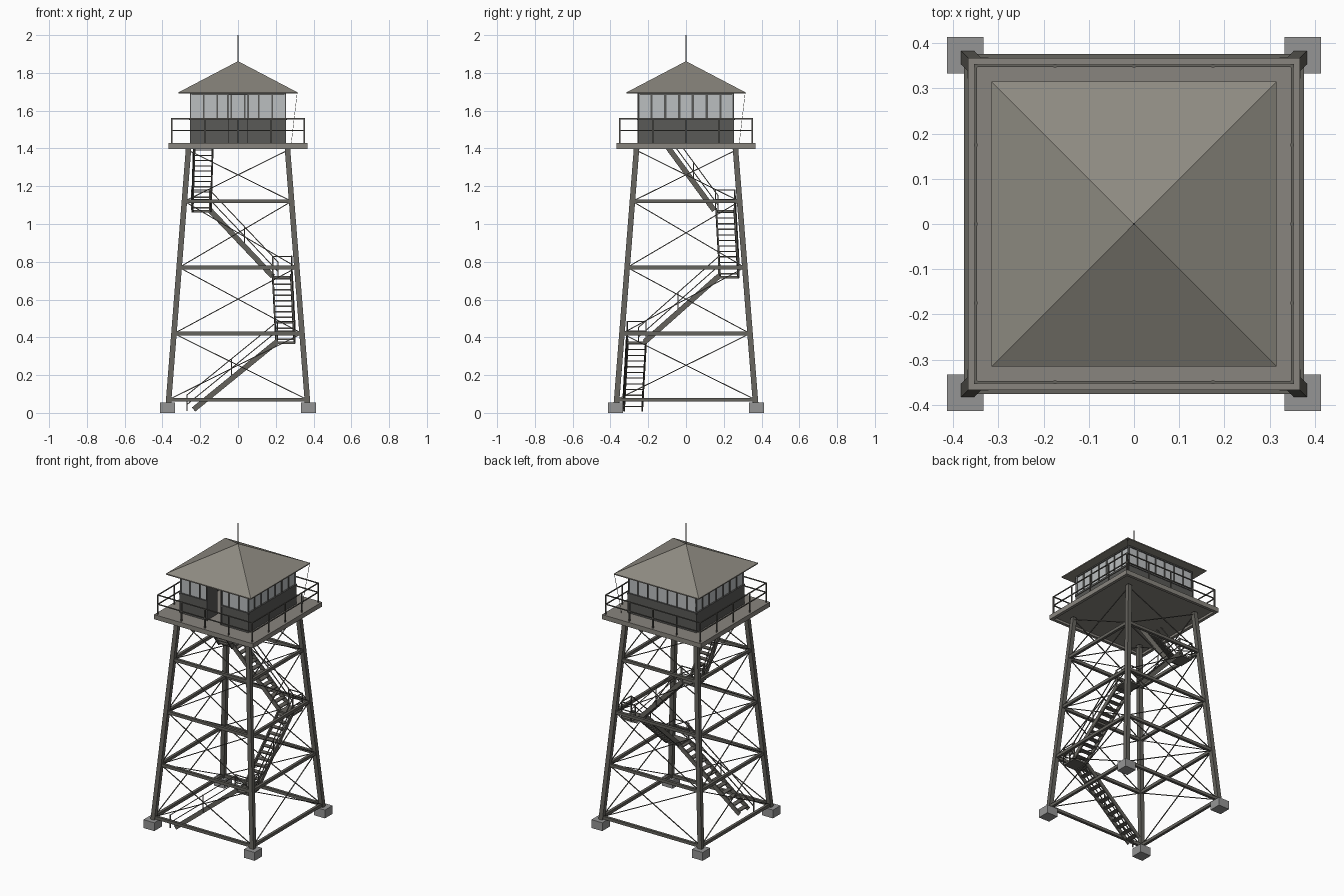
import bpy, bmesh, math
from mathutils import Vector, Matrix

if "Cube" in bpy.data.objects:
    bpy.data.objects.remove(bpy.data.objects["Cube"])


def mat(name, r, g, b, a=1):
    m = bpy.data.materials.new(name)
    m.diffuse_color = (r, g, b, a)
    m.use_nodes = True
    m.node_tree.nodes["Principled BSDF"].inputs["Base Color"].default_value = m.diffuse_color
    return m


STEEL = mat("steel", 0.13, 0.125, 0.11)
DECK = mat("deck_boards", 0.25, 0.235, 0.21)
ROOF = mat("roof_tin", 0.27, 0.255, 0.22)
WALL = mat("wall_boards", 0.1, 0.1, 0.095)
GLASS = mat("window_glass", 0.5, 0.52, 0.53)
STONE = mat("concrete", 0.3, 0.3, 0.3)


def beam(bm, a, b, w, h=None, R=Matrix()):
    """Rectangular bar from a to b, w wide and h tall."""
    a, b = R @ Vector(a), R @ Vector(b)
    h = h or w
    d = (b - a).normalized()
    side = d.cross(Vector((0, 1, 0) if abs(d.z) > 0.95 else (0, 0, 1))).normalized()
    up = side.cross(d)
    M = Matrix((side, d, up)).transposed().to_4x4()
    M.translation = (a + b) / 2
    bmesh.ops.create_cube(bm, size=1, matrix=M @ Matrix.Diagonal((w, (b - a).length, h, 1)))


def box(bm, lo, hi, R=Matrix()):
    lo, hi = Vector(lo), Vector(hi)
    M = Matrix.Translation((lo + hi) / 2) @ Matrix.Diagonal((*(hi - lo), 1))
    bmesh.ops.create_cube(bm, size=1, matrix=R @ M)


def finish(name, bm, material):
    bmesh.ops.recalc_face_normals(bm, faces=bm.faces)
    me = bpy.data.meshes.new(name)
    bm.to_mesh(me)
    bm.free()
    me.materials.append(material)
    ob = bpy.data.objects.new(name, me)
    bpy.context.collection.objects.link(ob)


TURN = [Matrix.Rotation(k * math.pi / 2, 4, 'Z') for k in range(4)]


def leg(z):
    return 0.368 - 0.079 * (z - 0.055)


# Footings, legs, girts and cross braces, one face at a time
feet, legs, girts, rods = [bmesh.new() for _ in range(4)]
LEVELS = [0.07, 0.42, 0.77, 1.12, 1.39]
for R in TURN:
    box(feet, (-0.413, -0.413, 0), (-0.333, -0.333, 0.056), R)
    p, q = leg(0.05), leg(1.4)
    beam(legs, (-p, -p, 0.05), (-q, -q, 1.4), 0.029, 0.029, R)
    for z in LEVELS[:4]:
        p = leg(z)
        beam(girts, (-p, -p, z), (p, -p, z), 0.018, 0.02, R)
    for z0, z1 in zip(LEVELS, LEVELS[1:]):
        p, q = leg(z0), leg(z1)
        for s in (-1, 1):
            beam(rods, (-s * p, -p, z0), (s * q, -q, z1), 0.005, 0.005, R)
finish("footings", feet, STONE)
finish("tower_legs", legs, STEEL)
finish("horizontal_girts", girts, STEEL)
finish("cross_braces", rods, STEEL)

# Stair flights: start x, z, end x, z, distance from centre at each end
FLIGHTS = [(-0.235, 0.018, 0.21, 0.38, 0.28, 0.26),
           (-0.22, 0.375, 0.175, 0.725, 0.25, 0.232),
           (-0.185, 0.722, 0.15, 1.075, 0.228, 0.208),
           (-0.15, 1.072, 0.095, 1.405, 0.192, 0.182)]
LANDINGS = [(0.25, 0.262, 0.378), (0.224, 0.235, 0.724), (0.195, 0.207, 1.074)]
strings, treads, rails, lands = [bmesh.new() for _ in range(4)]
HW = 0.048
for R, (x0, z0, x1, z1, d0, d1) in zip(TURN, FLIGHTS):
    A, B = Vector((x0, -d0, z0)), Vector((x1, -d1, z1))
    for s in (-HW, HW):
        o = Vector((0, s, 0))
        beam(strings, A + o, B + o, 0.008, 0.028, R)
    n = 12
    for i in range(n):
        c = A.lerp(B, (i + 0.5) / n)
        box(treads, c - Vector((0.016, HW, 0.003)), c + Vector((0.016, HW, 0.003)), R)
    # handrail on the outer side
    for up in (0.055, 0.105):
        o = Vector((0, -HW - 0.003, up))
        beam(rails, A.lerp(B, -0.08) + o, B + o, 0.005, 0.005, R)
    for t in (-0.08, 0.45, 1):
        c = A.lerp(B, t) + Vector((0, -HW - 0.003, 0))
        beam(rails, c + Vector((0, 0, 0.02 if t < 0 else -0.01)), c + Vector((0, 0, 0.107)), 0.006, 0.006, R)
for R, (x, d, z) in zip(TURN, LANDINGS):
    r = 0.051
    box(lands, (x - r, -d - r, z - 0.012), (x + r, -d + r, z), R)
    c = [Vector((x - r, -d - r, z)), Vector((x + r, -d - r, z)), Vector((x + r, -d + r, z))]
    for p in c:
        beam(rails, p, p + Vector((0, 0, 0.107)), 0.006, 0.006, R)
    for h in (0.055, 0.105):
        o = Vector((0, 0, h))
        beam(rails, c[0] + o, c[1] + o, 0.005, 0.005, R)
        beam(rails, c[1] + o, c[2] + o, 0.005, 0.005, R)
finish("stair_stringers", strings, STEEL)
finish("stair_treads", treads, STEEL)
finish("stair_handrails", rails, STEEL)
finish("stair_landings", lands, STEEL)

# Deck with a rim, and the balcony railing
deck, rail = bmesh.new(), bmesh.new()
box(deck, (-0.367, -0.367, 1.412), (0.367, 0.367, 1.428))
for R in TURN:
    box(deck, (-0.367, -0.367, 1.397), (0.347, -0.347, 1.412), R)
    for h in (1.495, 1.557):
        beam(rail, (-0.35, -0.35, h), (0.35, -0.35, h), 0.006, 0.006, R)
    for x in (-0.35, -0.175, 0, 0.175):
        beam(rail, (x, -0.35, 1.42), (x, -0.35, 1.56), 0.007, 0.007, R)
finish("deck", deck, DECK)
finish("balcony_railing", rail, STEEL)

# Cabin: low wall, glazing, mullions; the front side has a doorway
wall, glass, frame = [bmesh.new() for _ in range(3)]
C, D = 0.255, 0.054
for k, R in enumerate(TURN):
    spans = [(-C, -D), (D, C)] if k == 0 else [(-C, C)]
    for a, b in spans:
        box(wall, (a, -C, 1.428), (b, -C + 0.012, 1.552), R)
        box(wall, (a, -C - 0.004, 1.55), (b, -C + 0.014, 1.562), R)
        box(glass, (a, -C + 0.006, 1.56), (b, -C + 0.009, 1.688), R)
    box(frame, (-C, -C, 1.682), (C, -C + 0.012, 1.696), R)
    xs = [-C + 0.006] + [-C + 2 * C * i / 7 for i in range(1, 7)]
    for x in xs:
        if k == 0 and abs(x) < D:
            continue
        beam(frame, (x, -C + 0.006, 1.56), (x, -C + 0.006, 1.69), 0.007, 0.012, R)
for s in (-D, D):
    beam(frame, (s, -C + 0.006, 1.428), (s, -C + 0.006, 1.69), 0.008, 0.014)
finish("cabin_low_wall", wall, WALL)
finish("cabin_windows", glass, GLASS)
finish("window_frames", frame, WALL)

# Door standing open into the cabin
door = bmesh.new()
box(door, (-D - 0.006, -C + 0.01, 1.432), (-D + 0.004, -C + 0.11, 1.68))
finish("open_door", door, WALL)

# Pyramid roof with a thin eave, mast and corner down-wire
roof = bmesh.new()
rings = [[roof.verts.new((sx * 0.315, sy * 0.315, z)) for sx, sy in ((-1, -1), (1, -1), (1, 1), (-1, 1))]
         for z in (1.69, 1.697)]
apex = roof.verts.new((0, 0, 1.862))
roof.faces.new(rings[0])
for i in range(4):
    j = (i + 1) % 4
    roof.faces.new((rings[0][i], rings[0][j], rings[1][j], rings[1][i]))
    roof.faces.new((rings[1][i], rings[1][j], apex))
finish("roof", roof, ROOF)

mast = bmesh.new()
bmesh.ops.create_cone(mast, cap_ends=True, segments=8, radius1=0.003, radius2=0.002, depth=0.15,
                      matrix=Matrix.Translation((0, 0, 1.925)))
finish("roof_mast", mast, STEEL)
wire = bmesh.new()
beam(wire, (0.313, 0.313, 1.692), (0.282, 0.282, 1.428), 0.002)
finish("down_wire", wire, STEEL)
